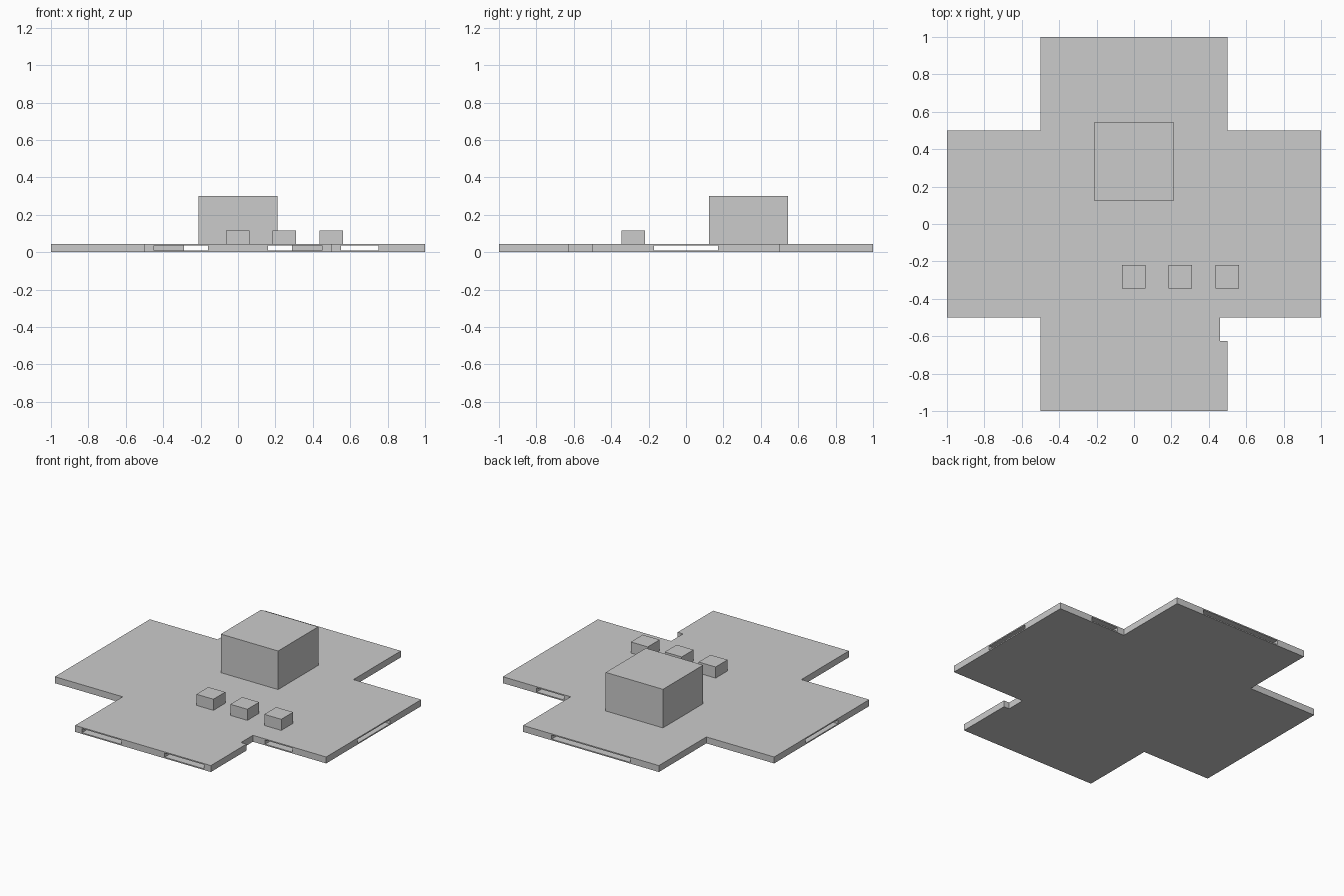
import bpy, bmesh

if "Cube" in bpy.data.objects:
    bpy.data.objects.remove(bpy.data.objects["Cube"])

TOP = 0.043            # top of the roof
LOW, HIGH = 0.008, 0.035   # inside floor and ceiling


def prism(name, pts, z0, z1):
    """Extrude a flat outline from z0 to z1."""
    bm = bmesh.new()
    face = bm.faces.new([bm.verts.new((x, y, z0)) for x, y in pts])
    ext = bmesh.ops.extrude_face_region(bm, geom=[face])
    for v in ext["geom"]:
        if isinstance(v, bmesh.types.BMVert):
            v.co.z = z1
    bmesh.ops.recalc_face_normals(bm, faces=bm.faces)
    me = bpy.data.meshes.new(name)
    bm.to_mesh(me)
    bm.free()
    ob = bpy.data.objects.new(name, me)
    bpy.context.collection.objects.link(ob)
    return ob


def box(name, x0, x1, y0, y1, z0, z1):
    return prism(name, [(x0, y0), (x1, y0), (x1, y1), (x0, y1)], z0, z1)


def cross(long, short, notch=()):
    """Plus-shaped outline; notch points replace the front right inner corner."""
    a, b = long, short
    corner = list(notch) or [(b, -b)]
    return [(-b, -a), (b, -a)] + corner + [
        (a, -b), (a, b), (b, b), (b, a), (-b, a),
        (-b, b), (-a, b), (-a, -b), (-b, -b)]


def cut(target, cutter):
    mod = target.modifiers.new("cut", 'BOOLEAN')
    mod.operation = 'DIFFERENCE'
    mod.solver = 'EXACT'
    mod.object = cutter
    bpy.context.view_layer.objects.active = target
    bpy.ops.object.modifier_apply(modifier=mod.name)
    bpy.data.objects.remove(cutter)


# cross-shaped base with a notch beside the front arm
base = prism("base_building",
             cross(1.0, 0.5, [(0.5, -0.625), (0.46, -0.625), (0.46, -0.5)]), 0, TOP)

# hollow inside
cut(base, prism("cavity", cross(0.955, 0.455), LOW, HIGH))

# openings through the outer walls
openings = [
    (-0.45, -0.16, -1.05, -0.9),   # front arm, left
    (0.16, 0.45, -1.05, -0.9),     # front arm, right
    (-0.29, 0.29, 0.9, 1.05),      # back arm
    (0.55, 0.75, -0.55, -0.4),     # right arm, front side
    (0.55, 0.75, 0.4, 0.55),       # right arm, back side
    (0.9, 1.05, -0.17, 0.17),      # right end
    (-1.05, -0.9, -0.17, 0.17),    # left end
]
for o in openings:
    cut(base, box("opening", *o, LOW, HIGH))

# large block on the roof
box("roof_tower", -0.212, 0.21, 0.122, 0.545, TOP, 0.30)

# row of three small roof boxes
for i in range(3):
    x = -0.002 + 0.25 * i
    box(f"roof_box_{i + 1}", x - 0.0625, x + 0.0625, -0.345, -0.22, TOP, 0.117)
